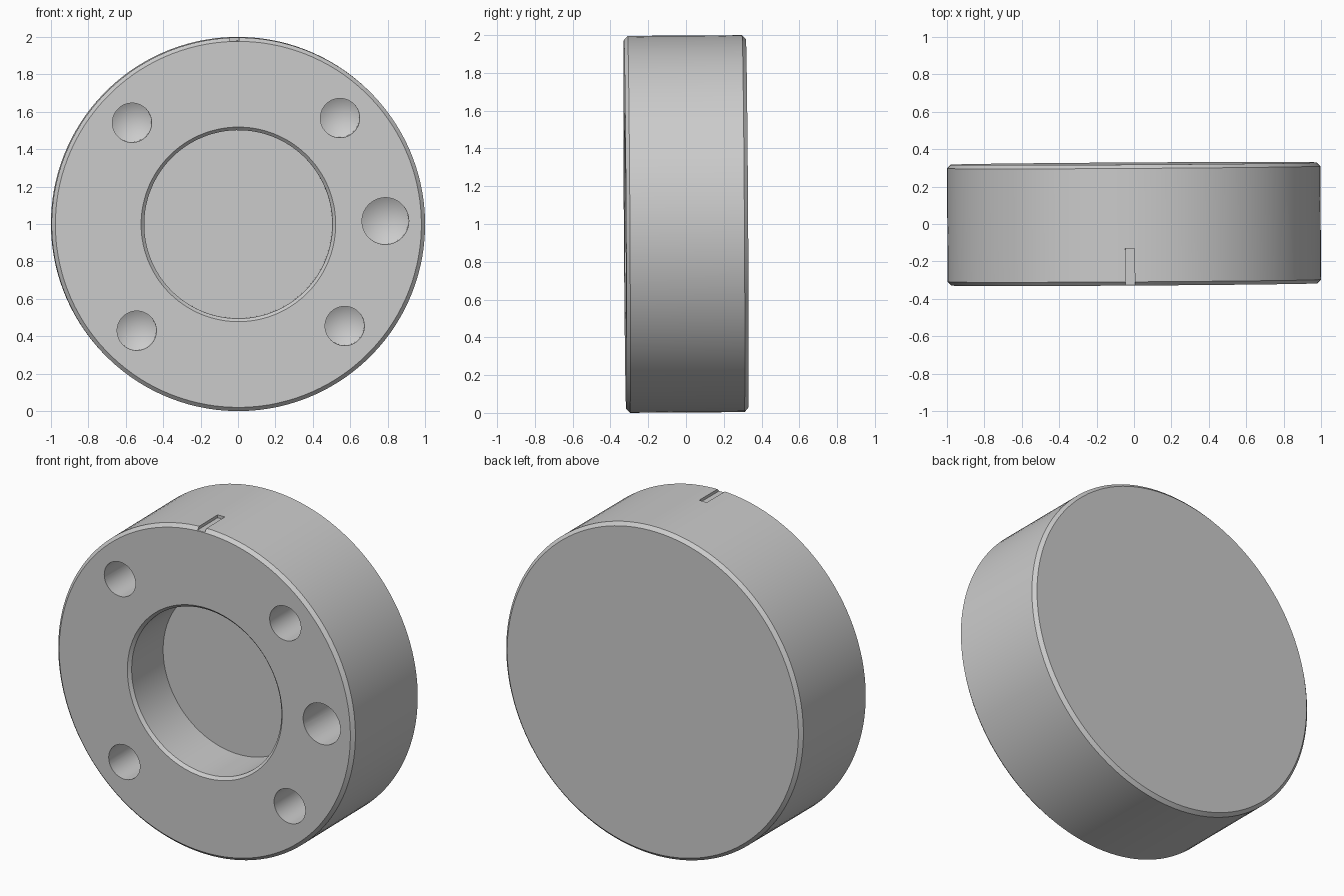
import bpy, bmesh, math
from mathutils import Matrix, Vector

if "Cube" in bpy.data.objects:
    bpy.data.objects.remove(bpy.data.objects["Cube"])

R, H, C = 0.998, 0.323, 0.02      # outer radius, half thickness, chamfer
FRONT = -H


def revolve(name, profile, sides, x=0.0, z=0.0):
    """Closed solid from (radius, y) points turned about the y axis."""
    bm = bmesh.new()
    rings = []
    for r, y in profile:
        if r == 0:
            rings.append([bm.verts.new((x, y, z))])
        else:
            angles = [2 * math.pi * i / sides for i in range(sides)]
            rings.append([bm.verts.new((x + r * math.cos(a), y, z + r * math.sin(a))) for a in angles])
    for a, b in zip(rings, rings[1:]):
        for i in range(sides):
            j = (i + 1) % sides
            loop = [a[i % len(a)], a[j % len(a)], b[j % len(b)], b[i % len(b)]]
            bm.faces.new(list(dict.fromkeys(loop)))
    bmesh.ops.recalc_face_normals(bm, faces=bm.faces)
    return finish(name, bm)


def finish(name, bm):
    mesh = bpy.data.meshes.new(name)
    bm.to_mesh(mesh)
    bm.free()
    obj = bpy.data.objects.new(name, mesh)
    bpy.context.collection.objects.link(obj)
    return obj


# Chamfered disc with the round blind recess in its front
disc = revolve("disc_body", [
    (0, H), (R - C, H), (R, H - C), (R, FRONT + C), (R - C, FRONT),
    (0.52, FRONT), (0.503, FRONT + 0.017), (0.503, 0.0), (0, 0.0)], 128)

# Drilled holes with conical bottoms: four small, one larger
cutters = []
for deg, r in [(45, 0.105), (135, 0.105), (225, 0.105), (315, 0.105), (0, 0.125)]:
    a = math.radians(deg)
    cutters.append(revolve("hole_cutter", [
        (0, FRONT - 0.1), (r, FRONT - 0.1), (r, FRONT + 0.35), (0, FRONT + 0.35 + 0.6 * r)],
        48, 0.786 * math.cos(a), 0.786 * math.sin(a)))

# Small index slot on the rim
bm = bmesh.new()
bmesh.ops.create_cube(bm, size=1)
bmesh.ops.scale(bm, vec=Vector((0.05, 0.3, 0.1)), verts=bm.verts)
bmesh.ops.translate(bm, vec=Vector((0, -0.275, R - 0.018 + 0.05)), verts=bm.verts)
cutters.append(finish("slot_cutter", bm))

bpy.context.view_layer.objects.active = disc
disc.select_set(True)
for cutter in cutters:
    mod = disc.modifiers.new("cut", 'BOOLEAN')
    mod.operation, mod.solver, mod.object = 'DIFFERENCE', 'EXACT', cutter
    bpy.ops.object.modifier_apply(modifier=mod.name)
    bpy.data.objects.remove(cutter)

# Slight roll and lean, then smooth round walls
bpy.ops.object.shade_smooth_by_angle(angle=math.radians(25))
disc.rotation_euler = [math.radians(d) for d in (0.35, -1.3, 0.35)]
disc.location = (0, 0, 1)
